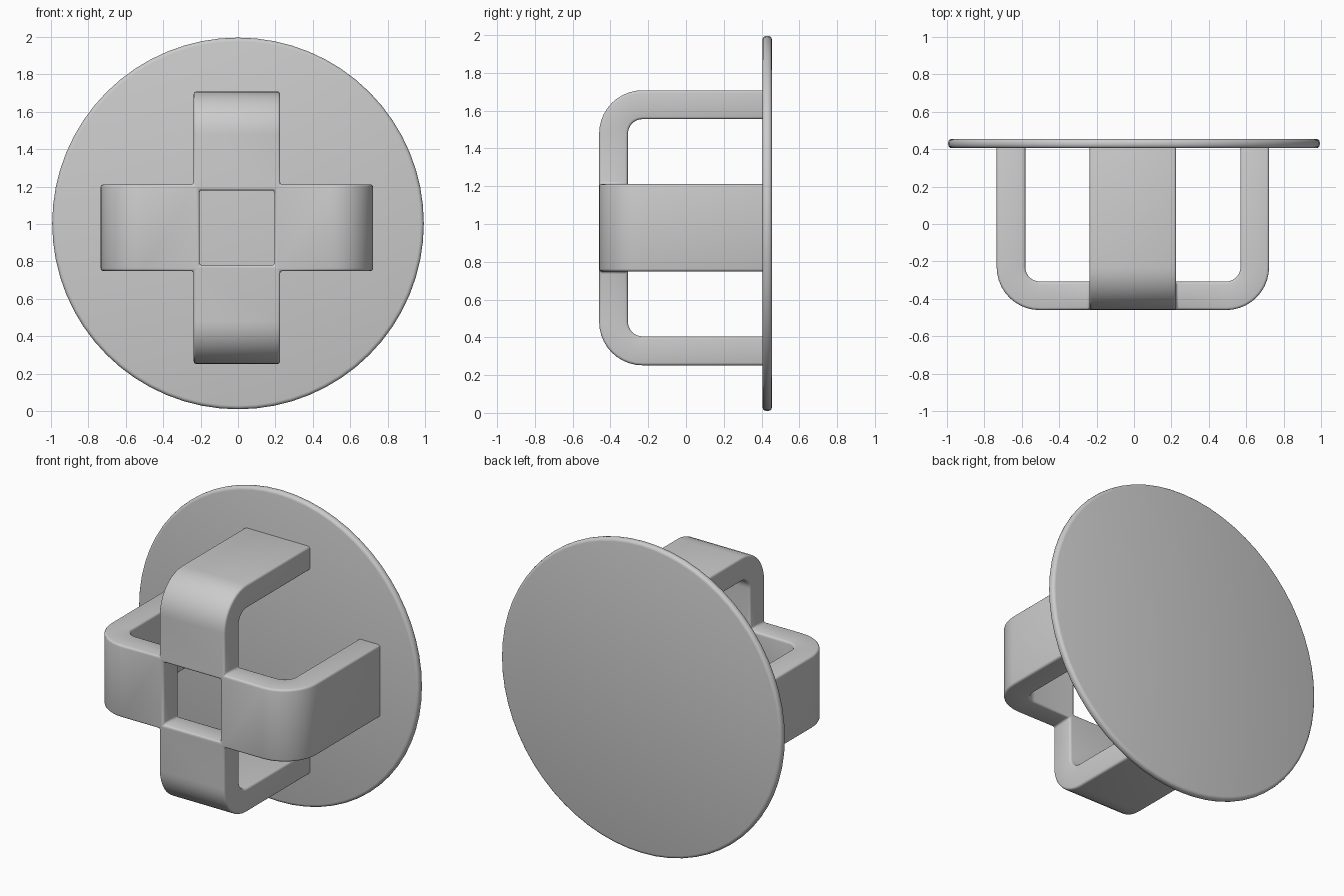
import bpy, bmesh, math
from mathutils import Matrix, Vector

if "Cube" in bpy.data.objects:
    bpy.data.objects.remove(bpy.data.objects["Cube"])

grey = bpy.data.materials.new("light_grey")
grey.diffuse_color = (0.6, 0.6, 0.6, 1)
grey.use_nodes = True
grey.node_tree.nodes["Principled BSDF"].inputs["Base Color"].default_value = grey.diffuse_color


def finish(name, bm, location, bevel, segments):
    """Turn a bmesh into a bevelled, smooth shaded object."""
    bmesh.ops.remove_doubles(bm, verts=bm.verts, dist=0.0005)
    bmesh.ops.recalc_face_normals(bm, faces=bm.faces)
    mesh = bpy.data.meshes.new(name)
    bm.to_mesh(mesh)
    bm.free()
    mesh.materials.append(grey)
    ob = bpy.data.objects.new(name, mesh)
    bpy.context.collection.objects.link(ob)
    ob.location = location
    mod = ob.modifiers.new("rounded_edges", 'BEVEL')
    mod.width = bevel
    mod.segments = segments
    mod.limit_method = 'ANGLE'
    mod.angle_limit = math.radians(35)
    bpy.ops.object.select_all(action='DESELECT')
    ob.select_set(True)
    bpy.context.view_layer.objects.active = ob
    bpy.ops.object.modifier_apply(modifier=mod.name)
    bpy.ops.object.shade_smooth_by_angle(angle=math.radians(35))
    return ob


# round back plate
PLATE_Y = 0.43
bm = bmesh.new()
bmesh.ops.create_cone(bm, cap_ends=True, segments=64, radius1=0.993,
                      radius2=0.993, depth=0.05,
                      matrix=Matrix.Rotation(math.pi / 2, 4, 'X'))
finish("back_plate", bm, (0, PLATE_Y, 1.003), 0.02, 3)

# cross of four bent arms around an open square
HALF_W, HOLE = 0.231, 0.2          # half strap width, half opening
REACH, THICK = 0.728, 0.153        # arm reach from centre, strap thickness
FRONT, BEND = -0.46, 0.23          # front face, outer bend radius
STEPS = 10

# outer and inner outlines of one arm as (distance from centre, y)
outer, inner = [(HALF_W, FRONT)], [(HALF_W, FRONT + THICK)]
for i in range(STEPS + 1):
    a = math.pi / 2 * i / STEPS
    for line, r in ((outer, BEND), (inner, BEND - THICK)):
        line.append((REACH - BEND + r * math.sin(a),
                     FRONT + BEND - r * math.cos(a)))
outer.append((REACH, PLATE_Y))
inner.append((REACH - THICK, PLATE_Y))

bm = bmesh.new()
for quarter in range(4):
    turn = Matrix.Rotation(quarter * math.pi / 2, 3, 'Y')

    def quad(*points):
        bm.faces.new([bm.verts.new(turn @ Vector(p)) for p in points])

    # bent arm: front, inside and both side faces
    for (o1, o2), (i1, i2) in zip(zip(outer, outer[1:]), zip(inner, inner[1:])):
        for a, b in ((o1, o2), (i1, i2)):
            quad((*a, -HALF_W), (*b, -HALF_W), (*b, HALF_W), (*a, HALF_W))
        for w in (-HALF_W, HALF_W):
            quad((*o1, w), (*o2, w), (*i2, w), (*i1, w))
    # arm end, hidden in the plate
    quad((*outer[-1], -HALF_W), (*outer[-1], HALF_W),
         (*inner[-1], HALF_W), (*inner[-1], -HALF_W))
    # frame around the opening: front and rear faces, then the wall
    for y in (FRONT, FRONT + THICK):
        quad((HOLE, y, -HOLE), (HALF_W, y, -HALF_W),
             (HALF_W, y, HALF_W), (HOLE, y, HOLE))
    quad((HOLE, FRONT, -HOLE), (HOLE, FRONT, HOLE),
         (HOLE, FRONT + THICK, HOLE), (HOLE, FRONT + THICK, -HOLE))
finish("cross_handle", bm, (-0.006, 0, 0.98), 0.014, 3)
